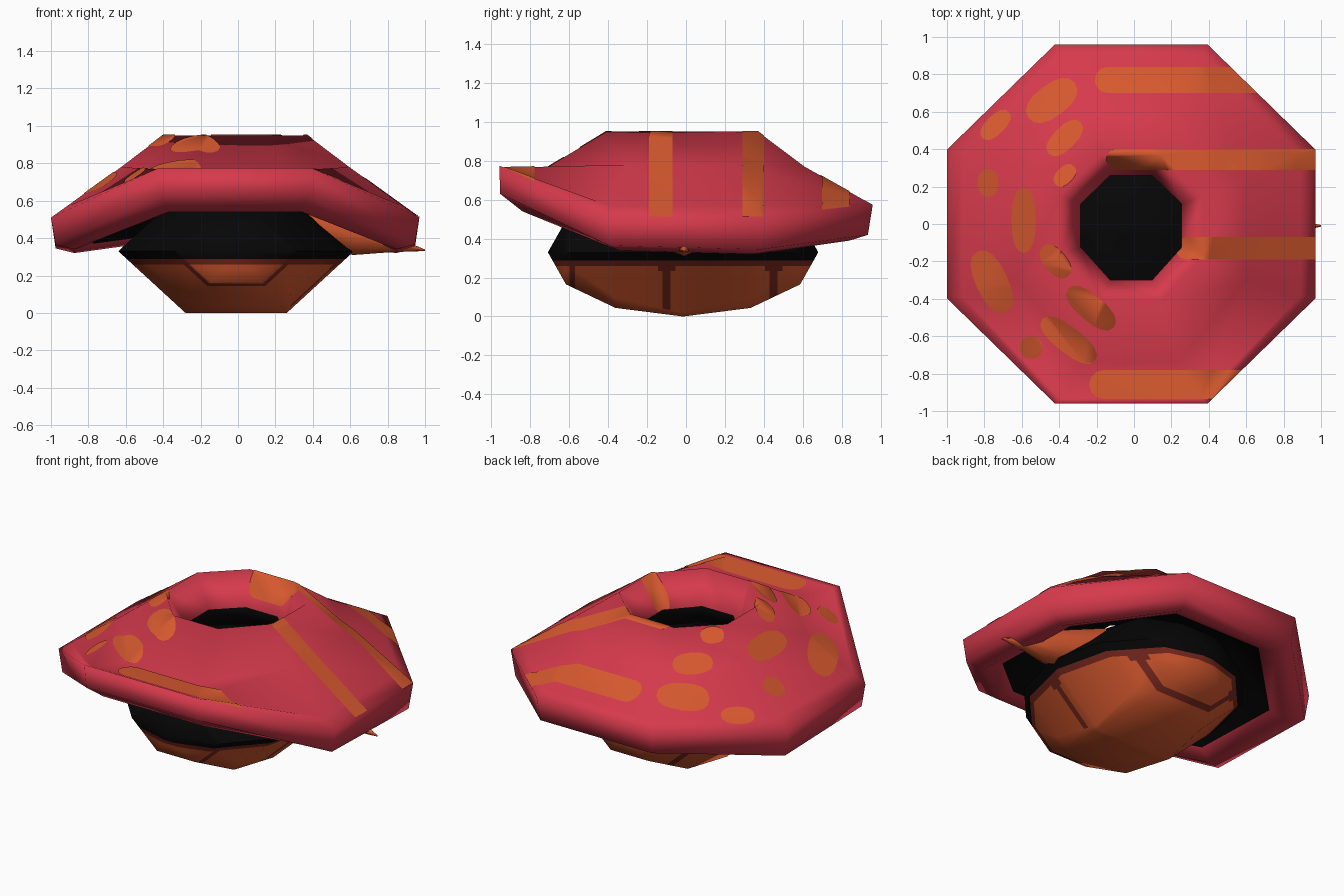
import bpy, bmesh, math
from mathutils import Vector, Matrix

if "Cube" in bpy.data.objects:
    bpy.data.objects.remove(bpy.data.objects["Cube"])


def material(name, rgb):
    m = bpy.data.materials.new(name)
    m.diffuse_color = (*rgb, 1)
    m.use_nodes = True
    m.node_tree.nodes["Principled BSDF"].inputs["Base Color"].default_value = m.diffuse_color
    return m


RED = material("rose red", (0.67, 0.042, 0.072))
ORANGE = material("burnt orange", (0.68, 0.10, 0.028))
BROWN = material("dark brown", (0.20, 0.022, 0.014))
BLACK = material("near black", (0.002, 0.002, 0.002))


def finish(bm, name, mats, angle):
    me = bpy.data.meshes.new(name)
    bm.to_mesh(me)
    bm.free()
    for m in mats:
        me.materials.append(m)
    for p in me.polygons:
        p.use_smooth = True
    me.set_sharp_from_angle(angle=math.radians(angle))
    ob = bpy.data.objects.new(name, me)
    bpy.context.collection.objects.link(ob)
    return ob


# Octagonal cap: half width, front y, back y, then heights at front, sides, back
RINGS = [
    (0.27, 0.30, 0.26, 0.76, 0.76, 0.76),     # hole
    (0.385, 0.41, 0.37, 0.95, 0.95, 0.95),    # crater rim
    (0.61, 0.74, 0.61, 0.75, 0.78, 0.77),     # shoulder
    (0.905, 0.935, 0.90, 0.765, 0.567, 0.607),  # brim crease
    (0.985, 0.96, 0.96, 0.775, 0.51, 0.575),  # outer edge
    (0.96, 0.955, 0.935, 0.63, 0.345, 0.42),  # lower edge
    (0.86, 0.84, 0.84, 0.54, 0.32, 0.39),     # underside lip
    (0.76, 0.74, 0.74, 0.56, 0.37, 0.43),     # inner lip
    (0.55, 0.58, 0.55, 0.70, 0.69, 0.69),     # hollow ceiling
    (0.30, 0.33, 0.29, 0.63, 0.63, 0.63),     # throat
]


def cap_mesh(rings, closed):
    bm = bmesh.new()
    t = math.tan(math.pi / 8)
    loops = []
    for r, front, back, zf, zs, zb in rings:
        sf = zs + (0.02 if zs < 0.4 else 0)   # lower sides rise to the front
        pts = [(r, -front * t, sf), (r, back * t, zs),
               (r * t, back, zb), (-r * t, back, zb),
               (-r, back * t, zs), (-r, -front * t, sf),
               (-r * t, -front, zf), (r * t, -front, zf)]
        loops.append([bm.verts.new((x - 0.015, y, z)) for x, y, z in pts])
    n = len(loops)
    for i in range(n if closed else n - 1):
        a, b = loops[i], loops[(i + 1) % n]
        for k in range(8):
            j = (k + 1) % 8
            # split each panel along its raised diagonal
            if a[k].co.z + b[j].co.z >= b[k].co.z + a[j].co.z:
                tris = (a[k], b[k], b[j]), (a[k], b[j], a[j])
            else:
                tris = (a[k], b[k], a[j]), (b[k], b[j], a[j])
            for tri in tris:
                bm.faces.new(tri).material_index = 1 if i >= 7 else 0
    bmesh.ops.recalc_face_normals(bm, faces=bm.faces[:])
    if not closed and sum(f.normal.z for f in bm.faces) < 0:
        bmesh.ops.reverse_faces(bm, faces=bm.faces[:])
    return bm


finish(cap_mesh(RINGS, True), "cap", [RED, BLACK], 180)


# Painted markings: the cap's upper skin trimmed to each convex outline
def oval(cx, cy, a, b, deg, n=16):
    c, s = math.cos(math.radians(deg)), math.sin(math.radians(deg))
    out = []
    for k in range(n):
        u = math.cos(2 * math.pi * k / n)
        v = math.sin(2 * math.pi * k / n)
        # slightly squared ends, like a pill
        u = a * math.copysign(abs(u) ** 0.85, u)
        v = b * math.copysign(abs(v) ** 0.85, v)
        out.append((cx + u * c - v * s, cy + u * s + v * c))
    return out


def stripe(x0, x1, y0, y1):
    h = (y1 - y0) / 2
    end = [(x0 + h - h * math.sin(math.pi * k / 6),
            (y0 + y1) / 2 + h * math.cos(math.pi * k / 6)) for k in range(7)]
    return end + [(x1, y0), (x1, y1)]


SPOTS = [
    (-0.44, 0.66, 0.155, 0.085, 37), (-0.74, 0.53, 0.10, 0.05, 45),
    (-0.37, 0.46, 0.12, 0.06, 45), (-0.78, 0.22, 0.055, 0.075, 0),
    (-0.37, 0.26, 0.07, 0.045, 45), (-0.59, 0.02, 0.065, 0.175, 0),
    (-0.42, -0.20, 0.105, 0.06, -50), (-0.76, -0.31, 0.18, 0.085, -65),
    (-0.23, -0.45, 0.16, 0.07, -40), (-0.35, -0.62, 0.18, 0.07, -38),
    (-0.55, -0.66, 0.06, 0.06, 0),
]
STRIPES = [(-0.21, 0.98, 0.70, 0.84), (-0.15, 0.98, 0.29, 0.40),
           (0.22, 0.98, -0.19, -0.07), (-0.24, 0.98, -0.935, -0.78)]

marks = bmesh.new()
for outline in [oval(*s) for s in SPOTS] + [stripe(*s) for s in STRIPES]:
    piece = cap_mesh(RINGS[:5], False)
    for k, p in enumerate(outline):
        q = outline[(k + 1) % len(outline)]
        outward = Vector((q[1] - p[1], p[0] - q[0], 0))
        bmesh.ops.bisect_plane(
            piece, geom=piece.verts[:] + piece.edges[:] + piece.faces[:],
            plane_co=(p[0], p[1], 0), plane_no=outward.normalized(),
            clear_outer=True)
    bmesh.ops.translate(piece, vec=(0, 0, 0.004), verts=piece.verts[:])
    tmp = bpy.data.meshes.new("marking_piece")
    piece.to_mesh(tmp)
    piece.free()
    marks.from_mesh(tmp)
    bpy.data.meshes.remove(tmp)
finish(marks, "cap_markings", [ORANGE], 180)


# Rounded six-sided body under the cap: dark above, orange plates below
body = bmesh.new()
bmesh.ops.create_uvsphere(body, u_segments=6, v_segments=6, radius=1)
spin = math.atan2(*next((v.co.y, v.co.x) for v in body.verts
                        if v.co.xy.length > 0.9))
bmesh.ops.transform(
    body, verts=body.verts[:],
    matrix=Matrix.Translation((-0.01, -0.015, 0.33))
    @ Matrix.Diagonal((0.63, 0.695, 0.381, 1))
    @ Matrix.Rotation(math.pi / 2, 4, 'X') @ Matrix.Rotation(-spin, 4, 'Z'))
for v in body.verts:
    if abs(v.co.z - 0.33) > 0.02:      # narrower keel and crown
        v.co.x = -0.01 + (v.co.x + 0.01) * 0.86
SEAMS = (-0.10, 0.45)
CUTS = [(2, z) for z in (0.235, 0.26, 0.288)] + [(0, 0.28)]
CUTS += [(1, s + d) for s in SEAMS for d in (-0.045, -0.02, 0.02, 0.045)]
CUTS += [(1, -0.60), (1, -0.57)]
for axis, value in CUTS:
    no = Vector((0, 0, 0))
    no[axis] = 1
    bmesh.ops.bisect_plane(
        body, geom=body.verts[:] + body.edges[:] + body.faces[:],
        plane_co=no * value, plane_no=no)
for f in body.faces:
    c = f.calc_center_median()
    half = 0.045 if c.z > 0.235 else 0.02   # seams flare at the top
    seam = ((abs(c.y - SEAMS[0]) < half and c.x > 0.28)
            or abs(c.y - SEAMS[1]) < half or -0.60 < c.y < -0.57)
    f.material_index = 2 if c.z > 0.288 else 1 if c.z > 0.26 or seam else 0
finish(body, "body", [ORANGE, BROWN, BLACK], 65)


# Tapering tail pointing to the right: x, z, radius
tail = bmesh.new()
prev = None
for x, z, r in ((0.30, 0.50, 0.16), (0.62, 0.42, 0.11),
                (0.82, 0.37, 0.045), (1.0, 0.335, 0.004)):
    loop = [tail.verts.new((x, -0.01 + r * math.cos(k * math.pi / 4),
                            z + r * math.sin(k * math.pi / 4)))
            for k in range(8)]
    if prev:
        for k in range(8):
            j = (k + 1) % 8
            tail.faces.new((prev[k], prev[j], loop[j], loop[k]))
    else:
        tail.faces.new(loop[::-1])
    prev = loop
tail.faces.new(prev)
bmesh.ops.recalc_face_normals(tail, faces=tail.faces[:])
finish(tail, "tail", [ORANGE], 65)
